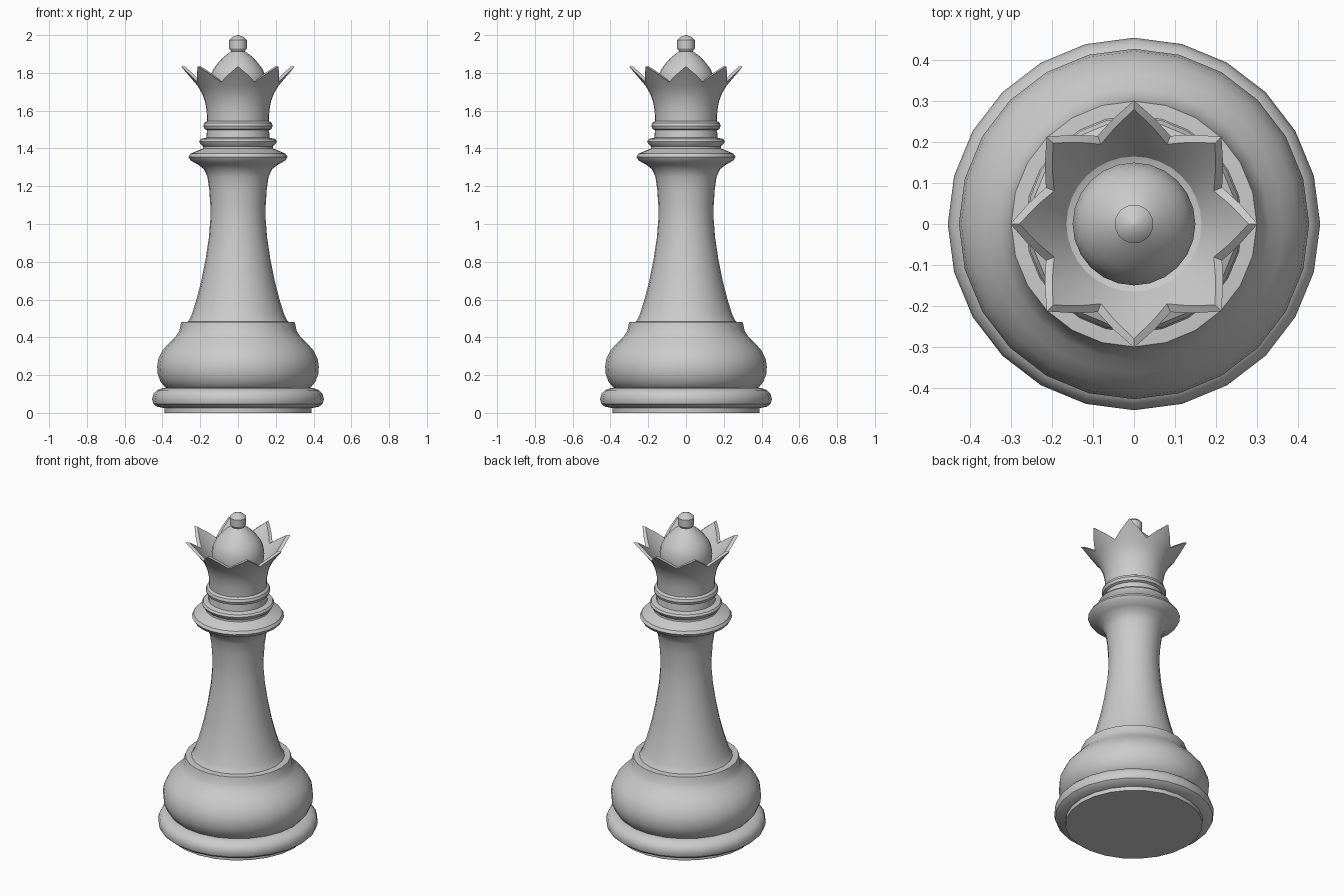
import bpy
import math

if "Cube" in bpy.data.objects:
    bpy.data.objects.remove(bpy.data.objects["Cube"])


def make_object(name, rings, cap_start=True, cap_end=True):
    """Skin a stack of equal-sized point rings into a smooth-shaded object."""
    n = len(rings[0])
    verts = [p for ring in rings for p in ring]
    faces = []
    for k in range(len(rings) - 1):
        for i in range(n):
            j = (i + 1) % n
            faces.append((k * n + i, k * n + j, (k + 1) * n + j, (k + 1) * n + i))
    if cap_start:
        faces.append(tuple(reversed(range(n))))
    if cap_end:
        faces.append(tuple(range(len(verts) - n, len(verts))))
    mesh = bpy.data.meshes.new(name)
    mesh.from_pydata(verts, [], faces)
    obj = bpy.data.objects.new(name, mesh)
    bpy.context.collection.objects.link(obj)
    bpy.ops.object.select_all(action='DESELECT')
    obj.select_set(True)
    bpy.context.view_layer.objects.active = obj
    bpy.ops.object.shade_smooth_by_angle(angle=math.radians(32))
    return obj


def ring(n, func):
    """Ring of points; func(i) gives (radius, height)."""
    pts = []
    for i in range(n):
        a = math.tau * i / n
        r, z = func(i)
        pts.append((r * math.cos(a), r * math.sin(a), z))
    return pts


def lathe(name, profile, n=24):
    return make_object(name, [ring(n, lambda i, p=p: p) for p in profile])


# Foot: thin plinth and rounded rim
lathe("foot", [(.39, 0), (.39, .025), (.43, .033), (.448, .048), (.455, .072),
               (.448, .10), (.43, .12), (.40, .131), (.36, .133)])

# Bulging base with a stepped ledge
lathe("base", [(.36, .12), (.385, .135), (.41, .165), (.425, .205), (.428, .245),
               (.422, .285), (.40, .33), (.365, .37), (.33, .405), (.31, .435),
               (.303, .47), (.30, .48), (.26, .483)])

# Waisted stem flaring into the collar
lathe("stem", [(.27, .475), (.257, .495), (.245, .52), (.22, .60), (.194, .70),
               (.172, .81), (.154, .93), (.146, 1.03), (.146, 1.09), (.152, 1.18),
               (.162, 1.25), (.18, 1.29), (.215, 1.317), (.25, 1.335),
               (.262, 1.355), (.252, 1.372), (.21, 1.39), (.185, 1.40), (.183, 1.42)])

# Neck with two rings
lathe("neck", [(.183, 1.41), (.20, 1.425), (.206, 1.438), (.198, 1.45), (.168, 1.457),
               (.164, 1.497), (.178, 1.503), (.184, 1.52), (.178, 1.536), (.163, 1.545),
               (.163, 1.56)])

# Crown: flared wall, eight pointed teeth, hollow inside
N = 32
rim_z = [1.835, 1.792, 1.752, 1.792]
rim_r = [.302, .262, .233, .262]
rim = lambda i: (rim_r[i % 4], rim_z[i % 4])
lip = lambda i: (rim_r[i % 4] - .022, rim_z[i % 4])
rows = [ring(N, lambda i, p=p: p) for p in
        [(.163, 1.54), (.166, 1.60), (.175, 1.65), (.19, 1.69), (.213, 1.73)]]
rows += [ring(N, rim), ring(N, lip)]
rows += [ring(N, lambda i, p=p: p) for p in [(.193, 1.73), (.165, 1.69), (.14, 1.68)]]
make_object("crown", rows)

# Dome inside the crown
lathe("dome", [(.14, 1.66), (.148, 1.72), (.15, 1.75), (.143, 1.79), (.13, 1.82),
               (.108, 1.85), (.075, 1.885), (.04, 1.912), (.028, 1.92)])

# Finial bead
lathe("finial", [(.03, 1.905), (.047, 1.93), (.047, 1.973), (.03, 1.99), (.002, 2.0)])
